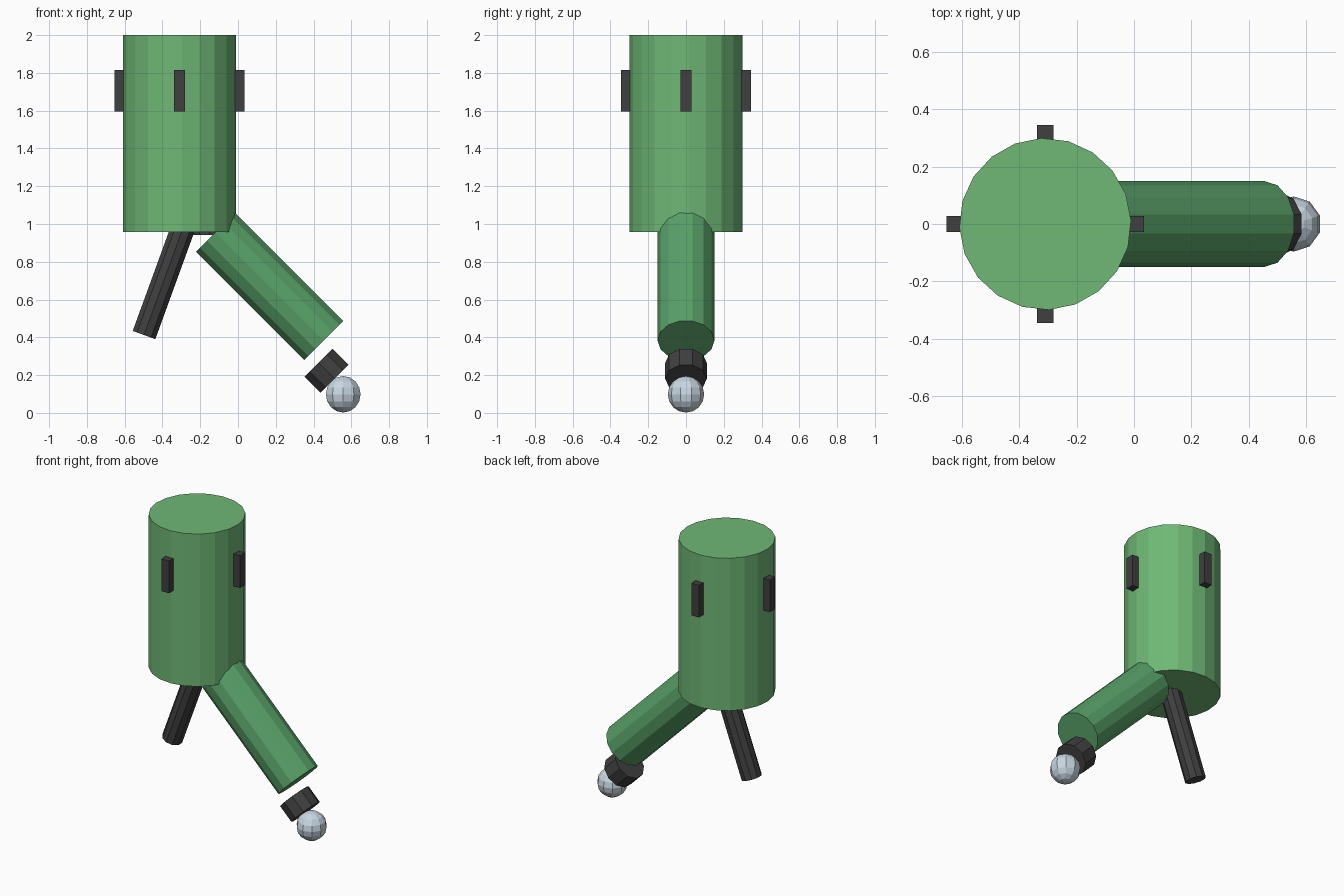
import bpy, bmesh
from math import radians, atan2, sin, cos, pi
from mathutils import Matrix, Vector

if "Cube" in bpy.data.objects:
    bpy.data.objects.remove(bpy.data.objects["Cube"])


def material(name, rgb):
    m = bpy.data.materials.new(name)
    m.diffuse_color = (*rgb, 1)
    m.use_nodes = True
    m.node_tree.nodes["Principled BSDF"].inputs["Base Color"].default_value = m.diffuse_color
    return m


GREEN = material("green", (0.16, 0.48, 0.18))
LEG_GREEN = material("leg_green", (0.10, 0.36, 0.14))
DARK = material("dark", (0.05, 0.05, 0.05))
PALE = material("pale", (0.58, 0.68, 0.75))


def finish(name, bm, mat):
    me = bpy.data.meshes.new(name)
    bm.to_mesh(me)
    bm.free()
    me.materials.append(mat)
    ob = bpy.data.objects.new(name, me)
    bpy.context.collection.objects.link(ob)
    return ob


def rod(name, a, b, radius, sides, mat, twist=0):
    """Capped cylinder between two (x, z) points in the y = 0 plane."""
    dx, dz = b[0] - a[0], b[1] - a[1]
    length = (dx * dx + dz * dz) ** 0.5
    bm = bmesh.new()
    bmesh.ops.create_cone(bm, cap_ends=True, segments=sides, radius1=radius,
                          radius2=radius, depth=length,
                          matrix=Matrix.Rotation(radians(twist), 4, 'Z'))
    ob = finish(name, bm, mat)
    ob.location = ((a[0] + b[0]) / 2, 0, (a[1] + b[1]) / 2)
    ob.rotation_euler = (0, atan2(dx, dz), 0)
    return ob


CX = -0.31

# Main body
rod("body", (CX, 0.957), (CX, 2.0), 0.30, 20, GREEN, 2.5)

# Four tabs around the body
for i in range(4):
    a = i * pi / 2
    bm = bmesh.new()
    bmesh.ops.create_cube(bm, size=1, matrix=Matrix.Diagonal((0.06, 0.057, 0.22, 1)))
    tab = finish(f"tab_{i + 1}", bm, DARK)
    tab.location = Vector((CX + 0.315 * cos(a), 0.315 * sin(a), 1.705))
    tab.rotation_euler.z = a

# Slanted leg, its collar and the ball foot
rod("slanted_leg", (0.455, 0.383), (-0.119, 0.957), 0.15, 14, LEG_GREEN)
rod("collar", (0.511, 0.18), (0.426, 0.265), 0.11, 10, DARK)
bm = bmesh.new()
bmesh.ops.create_uvsphere(bm, u_segments=10, v_segments=8, radius=0.0965)
ball = finish("ball_foot", bm, PALE)
ball.location = (0.557, 0, 0.0985)

# Thin rear strut and the hip plate under the body
rod("strut", (-0.4975, 0.412), (-0.285, 0.996), 0.067, 10, DARK)
rod("hip_plate", (-0.15, 0.942), (-0.15, 1.0), 0.09, 10, DARK)
